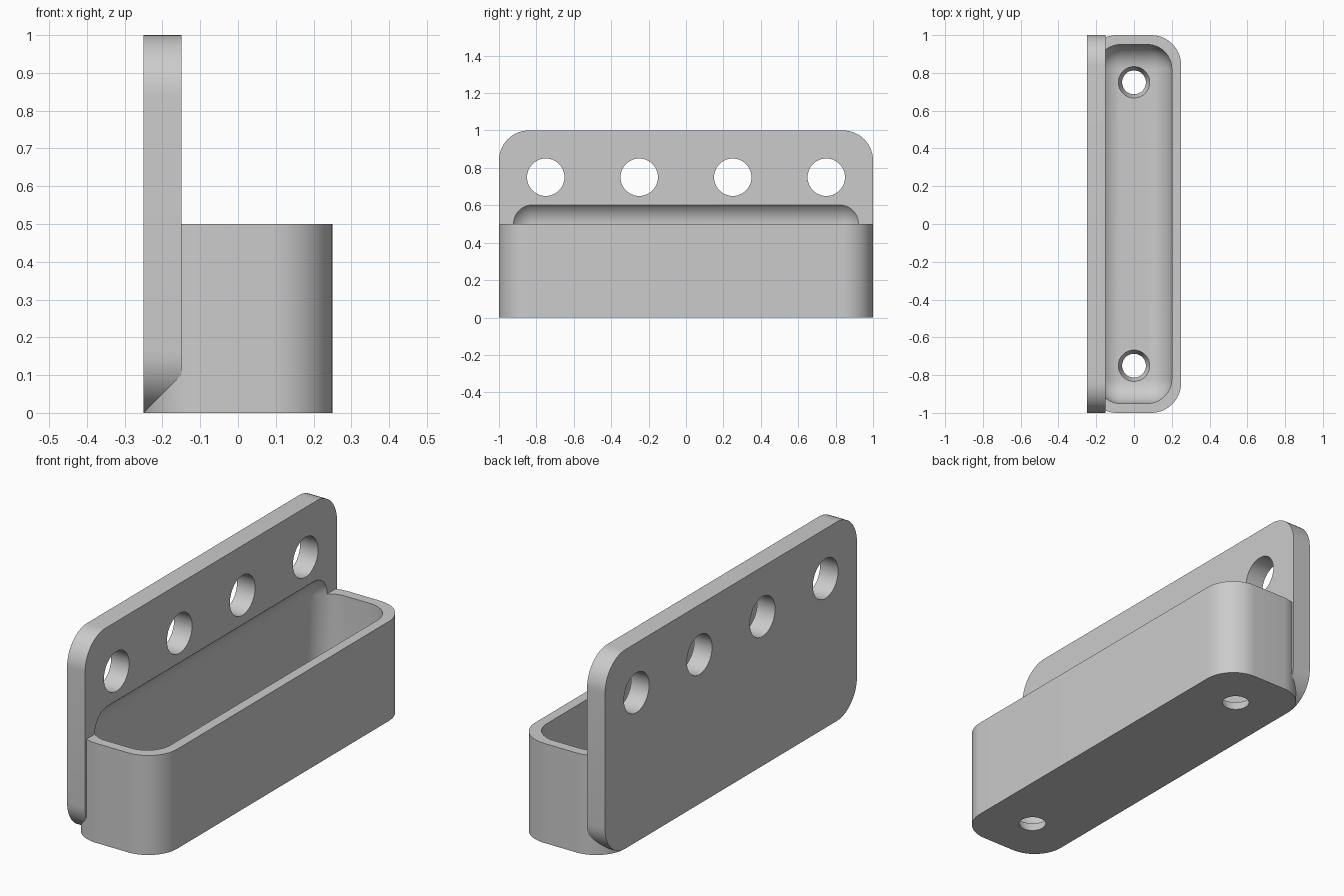
import bpy
import bmesh
from math import pi, radians
from mathutils import Matrix, Vector

old = bpy.data.objects.get("Cube")
if old:
    bpy.data.objects.remove(old, do_unlink=True)

grey = bpy.data.materials.new("light grey")
grey.use_nodes = True
colour = (0.6, 0.6, 0.6, 1)
grey.diffuse_color = colour
grey.node_tree.nodes["Principled BSDF"].inputs["Base Color"].default_value = colour


def add_object(name, bm, helper=False):
    mesh = bpy.data.meshes.new(name)
    bmesh.ops.recalc_face_normals(bm, faces=bm.faces)
    bm.to_mesh(mesh)
    bm.free()
    mesh.materials.append(grey)
    obj = bpy.data.objects.new(name, mesh)
    bpy.context.collection.objects.link(obj)
    obj.hide_render = helper
    return obj


def rounded_box(name, low, high, radius, axis=None, helper=False):
    """Box with edges along one axis rounded, or all edges when axis is None."""
    low, high = Vector(low), Vector(high)
    bm = bmesh.new()
    bmesh.ops.create_cube(bm, size=1)
    bmesh.ops.scale(bm, vec=high - low, verts=bm.verts)
    bmesh.ops.translate(bm, vec=(low + high) / 2, verts=bm.verts)
    edges = [e for e in bm.edges if axis is None or
             abs((e.verts[0].co - e.verts[1].co).normalized()[axis]) > 0.9]
    bmesh.ops.bevel(bm, geom=edges, offset=radius, segments=14,
                    profile=0.5, affect='EDGES')
    return add_object(name, bm, helper)


def hole_cutter(name, centre, r_low, r_high, depth, turn=Matrix()):
    bm = bmesh.new()
    bmesh.ops.create_cone(bm, cap_ends=True, segments=48, radius1=r_low,
                          radius2=r_high, depth=depth,
                          matrix=Matrix.Translation(centre) @ turn)
    return add_object(name, bm, True)


def combine(obj, other, operation):
    mod = obj.modifiers.new(operation.title(), 'BOOLEAN')
    mod.operation = operation
    mod.solver = 'EXACT'
    mod.object = other
    bpy.context.view_layer.objects.active = obj
    bpy.ops.object.modifier_apply(modifier=mod.name)
    bpy.data.objects.remove(other, do_unlink=True)


# Tray body and upright mounting plate joined into one solid
holder = rounded_box("wall_tray", (-0.25, -1, 0), (0.25, 1, 0.5), 0.16, axis=2)
plate = rounded_box("back_plate", (-0.25, -1, 0), (-0.15, 1, 1), 0.16, axis=0)
combine(holder, plate, 'UNION')

# Rounded hollow, which also scoops into the plate
hollow = rounded_box("tray_hollow", (-0.2, -0.95, 0.05), (0.2, 0.95, 0.63), 0.13, helper=True)
combine(holder, hollow, 'DIFFERENCE')

# Mounting holes through the plate
for y in (-0.75, -0.25, 0.25, 0.75):
    combine(holder, hole_cutter("mounting_hole", (-0.2, y, 0.75), 0.1, 0.1, 0.3,
                                Matrix.Rotation(pi / 2, 4, 'Y')), 'DIFFERENCE')

# Tapered drain holes through the floor
for y in (-0.75, 0.75):
    combine(holder, hole_cutter("drain_hole", (0, y, 0.025), 0.053, 0.093, 0.1), 'DIFFERENCE')

# Smooth rounded surfaces with crisp edges
bpy.ops.object.select_all(action='DESELECT')
holder.select_set(True)
bpy.context.view_layer.objects.active = holder
bpy.ops.object.shade_smooth_by_angle(angle=radians(30))
